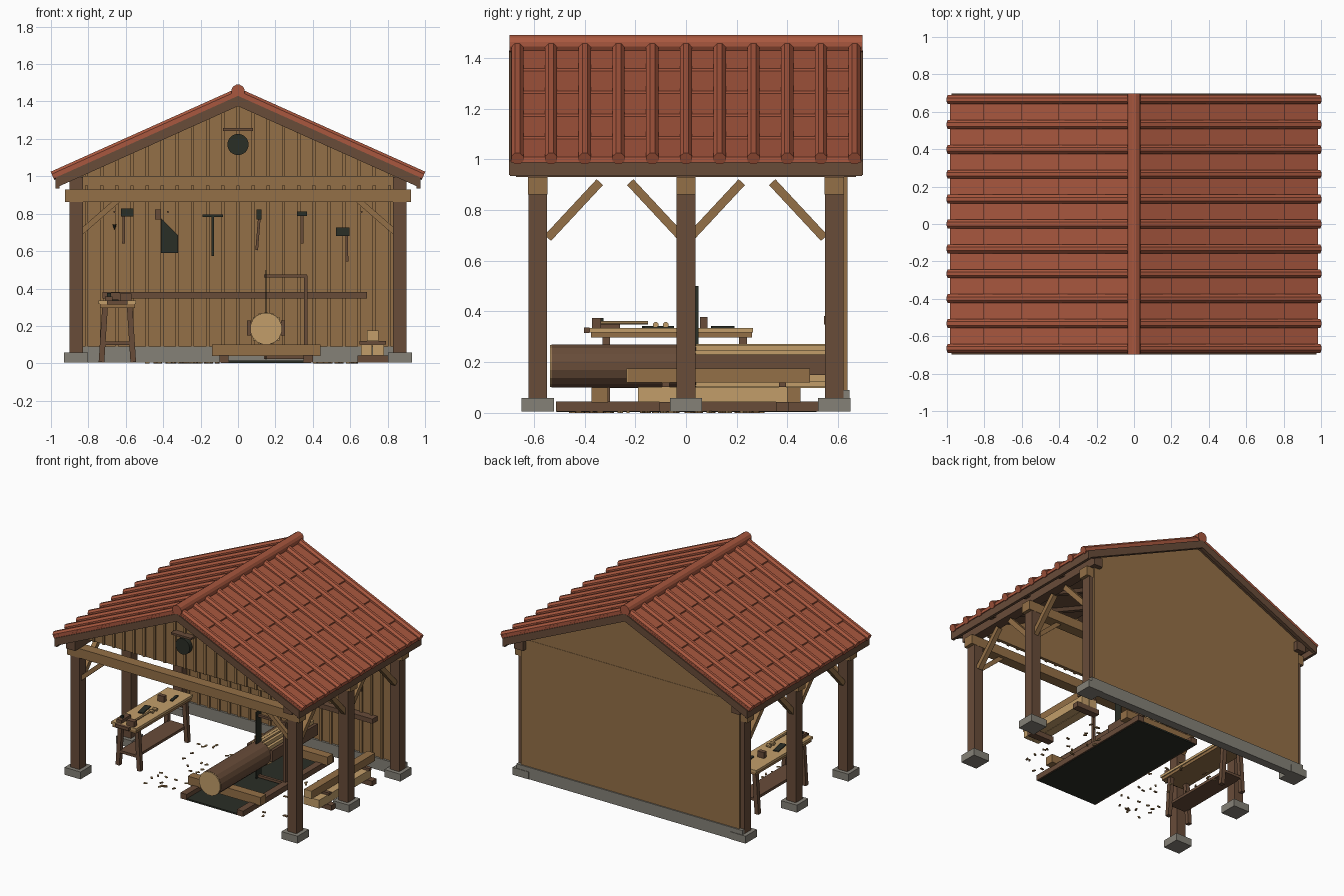
import bpy, bmesh, math, random
from mathutils import Vector, Matrix

random.seed(4)


def lin(c):
    return tuple(((v / 255 + 0.055) / 1.055) ** 2.4 for v in c) + (1,)


MATS = {}
for key, rgb in dict(tan_wood=(148, 112, 71), dark_wood=(104, 76, 57), fresh_wood=(194, 158, 106),
                     clay_tile=(168, 87, 62), stone=(133, 129, 119), iron=(42, 46, 38)).items():
    MATS[key] = bpy.data.materials.new(key)
    MATS[key].diffuse_color = lin(rgb)
TAN, DARK, FRESH, CLAY, STONE, IRON = MATS.values()
parts = {}


def part(name, mat):
    return parts.setdefault(name, (bmesh.new(), mat))[0]


def box(name, mat, x, y, z, rot=0):
    """Box from (min, max) pairs, optionally turned about z."""
    c = Vector((sum(x) / 2, sum(y) / 2, sum(z) / 2))
    size = (x[1] - x[0], y[1] - y[0], z[1] - z[0], 1)
    m = Matrix.Translation(c) @ Matrix.Rotation(rot, 4, 'Z') @ Matrix.Diagonal(size)
    bmesh.ops.create_cube(part(name, mat), size=1, matrix=m)


def aim(p, q):
    p, q = Vector(p), Vector(q)
    m = Matrix.Translation((p + q) / 2) @ (q - p).to_track_quat('Z', 'Y').to_matrix().to_4x4()
    return m, (q - p).length


def beam(name, mat, p, q, w, d=None):
    """Square timber between two points."""
    m, l = aim(p, q)
    bmesh.ops.create_cube(part(name, mat), size=1, matrix=m @ Matrix.Diagonal((w, d or w, l, 1)))


def rod(name, mat, p, q, r, n=8, r2=None):
    m, l = aim(p, q)
    bmesh.ops.create_cone(part(name, mat), cap_ends=True, segments=n, radius1=r,
                          radius2=r if r2 is None else r2, depth=l,
                          matrix=m @ Matrix.Rotation(math.pi / n, 4, 'Z'))


def prism(name, mat, pts, y0, y1):
    """Extrude an x-z outline along y."""
    bm = part(name, mat)
    f = bm.faces.new([bm.verts.new((x, y0, z)) for x, z in pts])
    ext = bmesh.ops.extrude_face_region(bm, geom=[f])
    bmesh.ops.translate(bm, vec=(0, y1 - y0, 0),
                        verts=[v for v in ext['geom'] if isinstance(v, bmesh.types.BMVert)])


SLOPE = 0.448


def chevron(name, mat, bottom, top, half, y0, y1):
    d = SLOPE * half
    prism(name, mat, [(-half, bottom - d), (0, bottom), (half, bottom - d),
                      (half, top - d), (0, top), (-half, top - d)], y0, y1)


# Roof structure
chevron('roof_deck', DARK, 1.405, 1.43, 0.97, -0.68, 0.68)
for y in (-0.698, 0.673):
    chevron('barge_boards', DARK, 1.375, 1.43, 0.975, y, y + 0.025)
for y in (-0.35, 0, 0.35):
    chevron('rafters', DARK, 1.375, 1.405, 0.96, y - 0.02, y + 0.02)
for s in (-1, 1):
    box('fascia', DARK, sorted((s * 0.955, s * 0.975)), (-0.695, 0.695), (0.935, 0.99))
    # Overlapping tile courses
    for i in range(5):
        a, b = i * 0.2, min((i + 1) * 0.2 + 0.004, 0.985)
        prism('tile_courses', CLAY, [(s * a, 1.428 - SLOPE * a), (s * b, 1.428 - SLOPE * b),
                                     (s * b, 1.450 - SLOPE * b), (s * a, 1.440 - SLOPE * a)],
              -0.69, 0.69)
    # Round cover tiles
    for j in range(11):
        y = (j - 5) * 0.133
        rod('cover_tiles', CLAY, (0, y, 1.447), (s * 0.992, y, 1.447 - SLOPE * 0.992), 0.026)
rod('ridge_cap', CLAY, (0, -0.697, 1.454), (0, 0.697, 1.454), 0.037, 12)

# Posts, footings, plates, ties and braces
for s in (-1, 1):
    x = s * 0.865
    box('wall_plates', DARK, (x - 0.035, x + 0.035), (-0.67, 0.67), (0.93, 0.995))
    for y in (-0.585, 0, 0.585):
        box('posts', DARK, (x - 0.0365, x + 0.0365), (y - 0.0365, y + 0.0365), (0.05, 0.93))
        box('footings', STONE, (x - 0.064, x + 0.064), (y - 0.064, y + 0.064), (0.005, 0.058))
        if y < 0.5:
            beam('cross_braces', TAN, (s * 0.84, y, 0.70), (s * 0.64, y, 0.875), 0.03)
    for y, d in ((-0.56, 1), (0, -1), (0, 1), (0.56, -1)):
        beam('side_braces', TAN, (x, y + d * 0.015, 0.69), (x, y + d * 0.22, 0.91), 0.034)
for y in (-0.585, 0, 0.585):
    box('tie_beams', TAN, (-0.925, 0.925), (y - 0.038, y + 0.038), (0.862, 0.93))

# Back wall, gables and battens
box('stone_plinth', STONE, (-0.9, 0.9), (0.585, 0.645), (0.005, 0.09))
box('back_wall', TAN, (-0.87, 0.87), (0.6, 0.636), (0.09, 1.0))
for y0, y1 in ((-0.6, -0.578), (0.605, 0.634)):
    prism('gable_panels', TAN, [(-0.875, 1.0), (0.875, 1.0), (0.875, 1.012), (0, 1.404),
                                (-0.875, 1.012)], y0, y1)
for i in range(-10, 11):
    x = i * 0.081
    top = 1.395 - SLOPE * abs(x)
    box('gable_battens', TAN, (x - 0.009, x + 0.009), (-0.61, -0.6), (1.0, top))
    box('wall_battens', TAN, (x - 0.009, x + 0.009), (0.588, 0.602), (0.09, 0.95))
# Round vent with a little hood
rod('vent', IRON, (0, -0.632, 1.17), (0, -0.598, 1.17), 0.057, 20)
box('vent_hood', DARK, (-0.08, 0.08), (-0.65, -0.6), (1.243, 1.257))
box('wall_shelf', DARK, (-0.725, 0.69), (0.545, 0.6), (0.348, 0.382))

# Hanging tools: blades and heads (x0, x1, z0, z1)
for x0, x1, z0, z1 in ((-0.625, -0.56, 0.785, 0.828), (-0.19, -0.08, 0.783, 0.797),
                       (-0.141, -0.129, 0.575, 0.79), (0.1, 0.125, 0.77, 0.822),
                       (0.315, 0.37, 0.787, 0.812), (0.525, 0.597, 0.68, 0.725)):
    box('tool_heads', IRON, (x0, x1), (0.55, 0.585), (z0, z1))
for xa, za, xb, zb in ((-0.61, 0.8, -0.612, 0.64), (0.115, 0.79, 0.1, 0.605),
                       (0.342, 0.8, 0.342, 0.64), (0.58, 0.71, 0.583, 0.545)):
    beam('tool_handles', DARK, (xa, 0.57, za), (xb, 0.57, zb), 0.014)
prism('hand_saw_blade', IRON, [(-0.412, 0.775), (-0.322, 0.685), (-0.322, 0.59), (-0.412, 0.59)],
      0.565, 0.575)
box('hand_saw_handle', DARK, (-0.445, -0.412), (0.555, 0.585), (0.77, 0.823))
rod('plumb_bob', IRON, (-0.66, 0.575, 0.715), (-0.66, 0.575, 0.742), 0.002, 8, 0.011)
for x in (-0.66, -0.375, 0.11, 0.66):
    rod('pegs', DARK, (x, 0.555, 0.81), (x, 0.6, 0.81), 0.006)

# Workbench
box('bench_top', FRESH, (-0.745, -0.545), (-0.38, 0.265), (0.317, 0.335))
box('bench_apron', TAN, (-0.738, -0.552), (-0.375, 0.26), (0.297, 0.317))
for sx in (-1, 1):
    for y in (-0.315, 0.225):
        beam('bench_legs', DARK, (-0.645 + sx * 0.085, y, 0.006), (-0.645 + sx * 0.066, y, 0.3), 0.03)
box('bench_shelf', DARK, (-0.715, -0.575), (-0.33, 0.24), (0.098, 0.117))
box('bench_vise', DARK, (-0.70, -0.59), (-0.402, -0.38), (0.315, 0.337))
# Tools lying on the bench
box('bench_plane', DARK, (-0.71, -0.67), (-0.37, -0.26), (0.335, 0.358))
box('bench_plane_iron', IRON, (-0.7, -0.68), (-0.34, -0.325), (0.358, 0.375))
rod('mallet_handle', FRESH, (-0.6, -0.36, 0.356), (-0.6, -0.15, 0.356), 0.008)
box('mallet_head', DARK, (-0.63, -0.57), (-0.37, -0.335), (0.335, 0.374))
for y in (-0.12, -0.08):
    rod('bench_rings', FRESH, (-0.62, y, 0.347), (-0.59, y, 0.347), 0.012)
box('bench_block', DARK, (-0.68, -0.63), (0.055, 0.085), (0.335, 0.378))
box('bench_chisel', IRON, (-0.62, -0.6), (0.1, 0.19), (0.335, 0.342), 0.15)
box('bench_square', IRON, (-0.69, -0.65), (-0.17, -0.05), (0.335, 0.342), 0.2)

# Saw pit with rails and bolsters
box('saw_pit', IRON, (-0.09, 0.39), (-0.51, 0.515), (0.003, 0.014))
for x in (-0.075, 0.375):
    box('pit_rails', DARK, (x - 0.025, x + 0.025), (-0.513, 0.52), (0.005, 0.045))
for y in (-0.34, 0.42):
    box('log_bolsters', TAN, (-0.14, 0.44), (y - 0.032, y + 0.032), (0.04, 0.1))
# Half-sawn log: round front, boards behind
rod('log', DARK, (0.15, -0.53, 0.185), (0.15, 0.04, 0.185), 0.086, 16)
rod('log_cut_end', FRESH, (0.15, -0.537, 0.185), (0.15, -0.53, 0.185), 0.085, 16)
for i in range(-2, 3):
    x = 0.15 + i * 0.03
    h = math.sqrt(0.086 ** 2 - (abs(i) * 0.03) ** 2)
    box('sawn_boards', FRESH, (x - 0.011, x + 0.011), (0.035, 0.55), (0.185 - h, 0.185 + h))
for s in (-1, 1):
    x = 0.15 + s * 0.091
    box('bark_slabs', DARK, (x - 0.011, x + 0.011), (0.035, 0.55), (0.15, 0.23))
# Frame saw standing in the cut
box('frame_saw_blade', IRON, (0.147, 0.153), (-0.01, 0.05), (0.02, 0.5))
for x, z in (((0.14, 0.37), (0.458, 0.474)), ((0.352, 0.372), (0.03, 0.47)),
             ((0.14, 0.37), (0.022, 0.04))):
    box('frame_saw_frame', DARK, x, (0.01, 0.03), z)

# Lumber stack
for y in (-0.08, 0.38):
    box('stack_bearers', DARK, (0.64, 0.82), (y - 0.025, y + 0.025), (0.005, 0.042))
for x in (0.687, 0.75):
    box('stack_beams', FRESH if x < 0.7 else TAN, (x - 0.03, x + 0.03), (-0.19, 0.4), (0.042, 0.102))
for y in (-0.08, 0.38):
    box('stack_stickers', DARK, (0.65, 0.79), (y - 0.014, y + 0.014), (0.102, 0.12))
box('stack_top_beam', TAN, (0.69, 0.75), (-0.23, 0.49), (0.12, 0.175))
box('stack_top_beam_end', FRESH, (0.69, 0.75), (-0.234, -0.23), (0.12, 0.175))

# Wood chips on the ground
for i in range(60):
    x, y = random.uniform(-0.5, 0.62), random.uniform(-0.5, 0.3)
    if -0.12 < x < 0.42:
        x = x - 0.35 if x < 0.2 else x + 0.2
    box(*(('pale_chips', FRESH) if i % 2 else ('brown_chips', TAN)), (x, x + 0.024),
        (y, y + 0.012), (0.0, 0.007), random.uniform(0, 3))

# Turn the collected parts into objects
for name, (bm, mat) in parts.items():
    bmesh.ops.recalc_face_normals(bm, faces=bm.faces[:])
    me = bpy.data.meshes.new(name)
    bm.to_mesh(me)
    bm.free()
    me.materials.append(mat)
    bpy.context.collection.objects.link(bpy.data.objects.new(name, me))
